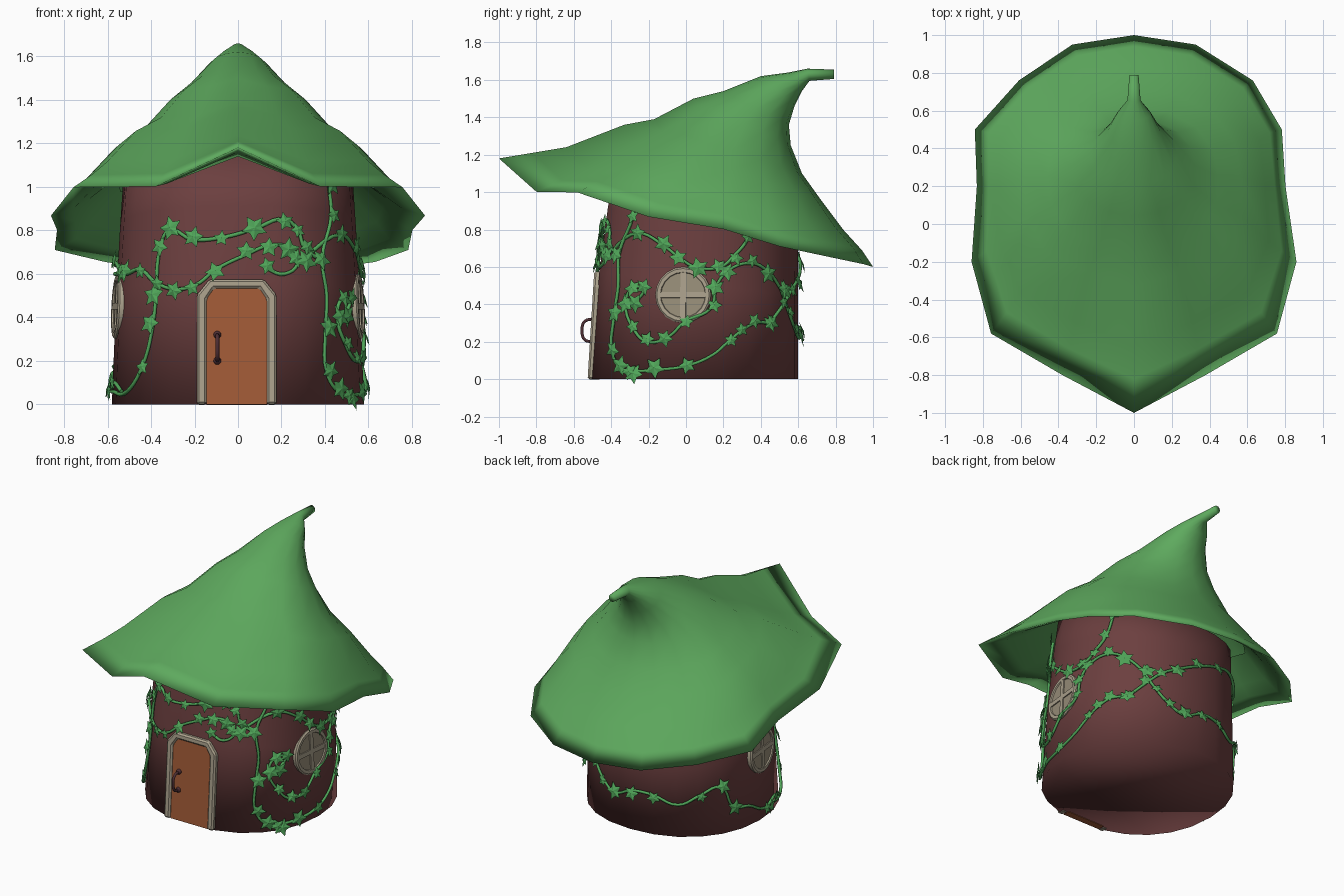
import bpy, bmesh, math, random
from mathutils import Matrix, Vector

random.seed(4)
if "Cube" in bpy.data.objects:
    bpy.data.objects.remove(bpy.data.objects["Cube"], do_unlink=True)


def material(name, r, g, b):
    m = bpy.data.materials.new(name)
    m.use_nodes = True
    m.diffuse_color = (r, g, b, 1)
    m.node_tree.nodes["Principled BSDF"].inputs["Base Color"].default_value = (r, g, b, 1)
    return m


HAT = material("roof green", .112, .40, .112)
WALL = material("wall brown", .15, .05, .05)
DOOR = material("door orange", .36, .105, .038)
FRAME = material("frame beige", .41, .36, .265)
PANE = material("pane tan", .32, .275, .195)
IRON = material("handle dark", .075, .027, .033)
VINE = material("vine green", .08, .38, .10)


def finish(name, bm, mat, smooth=None, matrix=None):
    """Turn a bmesh into a named object."""
    me = bpy.data.meshes.new(name)
    bm.to_mesh(me)
    bm.free()
    me.materials.append(mat)
    ob = bpy.data.objects.new(name, me)
    bpy.context.collection.objects.link(ob)
    if matrix:
        ob.matrix_world = matrix
    if smooth:
        bpy.ops.object.select_all(action='DESELECT')
        ob.select_set(True)
        bpy.context.view_layer.objects.active = ob
        bpy.ops.object.shade_smooth_by_angle(angle=math.radians(smooth))
    return ob


def loft(rings, caps):
    """Skin closed rings that run counter-clockwise from bottom to top."""
    bm = bmesh.new()
    vs = [[bm.verts.new(p) for p in ring] for ring in rings]
    n = len(vs[0])
    for lo, hi in zip(vs, vs[1:]):
        for k in range(n):
            j = (k + 1) % n
            bm.faces.new((lo[k], lo[j], hi[j], hi[k]))
    if "bottom" in caps:
        bm.faces.new(vs[0][::-1])
    if "top" in caps:
        bm.faces.new(vs[-1])
    return bm


def tube(name, pts, radius, mat):
    cu = bpy.data.curves.new(name, 'CURVE')
    cu.dimensions = '3D'
    cu.bevel_depth = radius
    cu.bevel_resolution = 1
    cu.resolution_u = 5
    cu.use_fill_caps = True
    sp = cu.splines.new('BEZIER')
    sp.bezier_points.add(len(pts) - 1)
    for bp, p in zip(sp.bezier_points, pts):
        bp.co = p
        bp.handle_left_type = bp.handle_right_type = 'AUTO'
    cu.materials.append(mat)
    ob = bpy.data.objects.new(name, cu)
    bpy.context.collection.objects.link(ob)


# Wall: slightly tapering, boxy-round tower with a flattened front that leans back
BOXY_FRONT, BOXY_BACK = 2.25, 2.15


def wall_point(a, z, off=0.0):
    half = .58 - .03 * z - .02 * z * z
    front = -.52 + .03 * z + .07 * z * z
    mid, depth = (.6 + front) / 2, (.6 - front) / 2
    c, s = math.cos(a), math.sin(a)
    p = 2 / (BOXY_FRONT if s < 0 else BOXY_BACK)
    y = mid + (depth + off) * math.copysign(abs(s) ** p, s)
    return Vector(((half + off) * math.copysign(abs(c) ** p, c), max(y, front + .016 - off), z))


SIDES = 24
rings = []
for share in (0, .5, .8, 1):
    ring = []
    for k in range(SIDES):
        a = math.tau * k / SIDES
        top = 1.14 - .25 * (wall_point(a, 1).y + .4)
        ring.append(wall_point(a, top * share))
    rings.append(ring)
finish("wall", loft(rings, ("bottom", "top")), WALL, 180)

# Roof: pointed hat, rings given as front (y, z), back (y, z) and half width;
# the first three form the underside, the next one is the rim
RIM = 3
hat_rings = [
    (-.33, 1.2, .7, .92, .56), (-.6, 1.14, .82, .76, .7), (-.8, 1.16, .92, .66, .765),
    (-1, 1.18, 1, .6, .86), (-.82, 1.21, .94, .69, .79), (-.64, 1.24, .84, .8, .73),
    (-.33, 1.36, .72, .96, .59), (-.17, 1.39, .62, 1.1, .46), (.04, 1.5, .56, 1.25, .33),
    (.2, 1.54, .55, 1.36, .23), (.4, 1.62, .58, 1.46, .14), (.55, 1.64, .62, 1.54, .09),
    (.65, 1.66, .66, 1.595, .035), (.79, 1.655, .79, 1.605, .024)]
# Brim outline from front to back: width share, depth share, droop, sideways skew
brim = [(0, 0, 0, 0), (.44, .1, -.12, 0), (.88, .21, -.06, 0), (1, .4, -.08, 0),
        (.95, .6, -.03, -.015), (.945, .75, -.035, -.03), (.72, .88, -.015, .01),
        (.38, .975, 0, 0), (0, 1, 0, 0)]
rings = []
for i, (fy, fz, by, bz, w) in enumerate(hat_rings):
    mix = min(1, .16 * abs(i - RIM))
    left, right = [], []
    for k, (u, s, droop, skew) in enumerate(brim):
        a = math.pi * k / 8
        u += (math.sin(a) - u) * mix
        s += ((1 - math.cos(a)) / 2 - s) * mix
        y, z = fy + (by - fy) * s, fz + (bz - fz) * s + droop * (1 - mix)
        left.append((skew * (1 - mix) + w * u, y, z))
        right.append((skew * (1 - mix) - w * u, y, z))
    rings.append(left + right[-2:0:-1])
finish("roof", loft(rings, ("top",)), HAT, 180)


# Door and frame: upright plates leaning with the wall
def plate(name, pts, front, depth, mat, bevel):
    bm = bmesh.new()
    face = bm.faces.new([bm.verts.new((x, 0, z)) for x, z in pts])
    ext = bmesh.ops.extrude_face_region(bm, geom=[face])
    bmesh.ops.translate(bm, vec=(0, depth, 0),
                        verts=[v for v in ext["geom"] if isinstance(v, bmesh.types.BMVert)])
    bmesh.ops.recalc_face_normals(bm, faces=bm.faces)
    lean = Matrix.Translation((-.006, front, 0)) @ Matrix.Rotation(math.radians(-3.5), 4, 'X')
    ob = finish(name, bm, mat, matrix=lean)
    if bevel:
        mod = ob.modifiers.new("soft edge", 'BEVEL')
        mod.width = bevel
        mod.segments = 1


def arch(w, shoulder, flat, top):
    return [(-w, 0), (-w, shoulder), (-flat, top), (flat, top), (w, shoulder), (w, 0)]


inner = arch(.139, .485, .105, .535)
plate("door", inner, -.513, .05, DOOR, 0)
plate("door_frame", arch(.183, .505, .125, .577) + inner[::-1], -.526, .06, FRAME, .01)

# Door handle with two round mounts
tube("door_handle", [(-.095, y, z) for y, z in
     ((-.5, .2), (-.54, .21), (-.556, .26), (-.54, .31), (-.49, .32))], .009, IRON)
for z in (.2, .32):
    bm = bmesh.new()
    bmesh.ops.create_uvsphere(bm, u_segments=8, v_segments=6, radius=.018,
                              matrix=Matrix.Translation((-.095, -.512 + .06 * z, z)))
    finish("handle_mount", bm, IRON, 60)

# Round side windows, built facing local z
for side in (1, -1):
    a = math.radians(-6)
    p = wall_point(a, .45, -.004)
    n = Vector((side * math.cos(a), math.sin(a), .05))
    frame = Matrix.Translation((side * p.x, -.015, p.z)) @ n.to_track_quat('Z', 'Y').to_matrix().to_4x4()
    bm = bmesh.new()
    bmesh.ops.create_cone(bm, cap_ends=True, segments=20, radius1=.135, radius2=.135, depth=.05,
                          matrix=Matrix.Translation((0, 0, -.022)))
    finish("window_pane", bm, PANE, matrix=frame)
    profile = [(.15, -.05), (.15, .004), (.141, .012), (.122, .011), (.114, -.01)]
    rim = [[(r * math.cos(math.tau * k / 20), r * math.sin(math.tau * k / 20), z)
            for k in range(20)] for r, z in profile]
    finish("window_rim", loft(rim, ()), FRAME, 30, frame)
    bm = bmesh.new()
    for size in ((.25, .03, .02, 1), (.03, .25, .02, 1)):
        bmesh.ops.create_cube(bm, size=1, matrix=Matrix.Diagonal(size))
    finish("window_bars", bm, FRAME, matrix=frame)

# Ivy: stems hug the wall, star-shaped leaves sit along them
leaves = bmesh.new()


def on_wall(view, c, z):
    """Wall angle for a coordinate seen from one side, or for degrees around."""
    if view == "around":
        return math.radians(c)
    east, south, north = (wall_point(a, z) for a in (0, -math.pi / 2, math.pi / 2))
    if view == "front":
        u = max(-1, min(1, c / east.x))
        return -math.acos(math.copysign(abs(u) ** (BOXY_FRONT / 2), u))
    u = max(-1, min(1, (c - east.y) * 2 / (north.y - south.y)))
    return math.asin(math.copysign(abs(u) ** ((BOXY_FRONT if u < 0 else BOXY_BACK) / 2), u))


def leaf(a, z):
    n = (wall_point(a, z, .1) - wall_point(a, z)) * 10
    n.z = random.uniform(-.1, .4)
    m = (Matrix.Translation(wall_point(a, z, .022)) @ n.to_track_quat('Z', 'Y').to_matrix().to_4x4()
         @ Matrix.Rotation(random.uniform(0, math.tau), 4, 'Z')
         @ Matrix.Scale(random.uniform(.8, 1.3), 4))
    ring = []
    for k in range(10):
        r = .025 if k % 2 else .048
        b = math.tau * k / 10
        ring.append(leaves.verts.new(m @ Vector((r * math.cos(b), r * math.sin(b), 0))))
    mid = leaves.verts.new(m @ Vector((0, 0, .008)))
    for k in range(10):
        leaves.faces.new((mid, ring[k], ring[(k + 1) % 10]))


def vine(view, *path):
    spots = [(on_wall(view, c, z), z) for c, z in path]
    tube("vine_stem", [wall_point(a, z, .011) for a, z in spots], .0095, VINE)
    for a, z in spots:
        if random.random() < .88:
            leaf(a + random.uniform(-.03, .03), z + random.uniform(-.015, .015))


vine("front", (-.57, .06), (-.5, .06), (-.43, .18), (-.385, .36), (-.37, .5), (-.35, .72), (-.31, .8),
     (-.21, .76), (-.06, .77), (.08, .81), (.21, .85), (.27, .8), (.3, .72), (.38, .66))
vine("front", (-.56, .6), (-.5, .6), (-.44, .62), (-.37, .56), (-.28, .53), (-.19, .55), (-.1, .62),
     (.04, .69), (.14, .73), (.23, .72), (.27, .66), (.21, .6), (.12, .63))
vine("front", (.41, 1), (.42, .87), (.38, .67), (.4, .5), (.395, .34), (.4, .15), (.45, .06), (.5, .04))
vine("right", (-.4, .67), (-.24, .78), (-.12, .72), (-.02, .64), (.05, .6), (.18, .6), (.25, .66),
     (.32, .75), (.36, .9))
vine("right", (-.28, .04), (-.15, .05), (0, .07), (.14, .13), (.22, .2), (.29, .26), (.36, .3), (.44, .3))
vine("right", (-.25, .42), (-.22, .48), (-.28, .48), (-.31, .4), (-.27, .27), (-.2, .2), (-.1, .22),
     (0, .31), (.13, .38), (.16, .5), (.22, .58), (.34, .62), (.43, .57), (.5, .47))
# Two stems carry on around the back to the other side
vine("around", (44, .3), (56, .4), (66, .48), (76, .53), (90, .6), (105, .66), (124, .7), (140, .66),
     (156, .68), (172, .64), (186, .65), (200, .6))
vine("around", (54, .47), (62, .36), (71, .27), (80, .22), (92, .27), (105, .27), (121, .22), (135, .28),
     (149, .32), (158, .17), (170, .14), (183, .07), (196, .1), (206, .06))
finish("vine_leaves", leaves, VINE)
